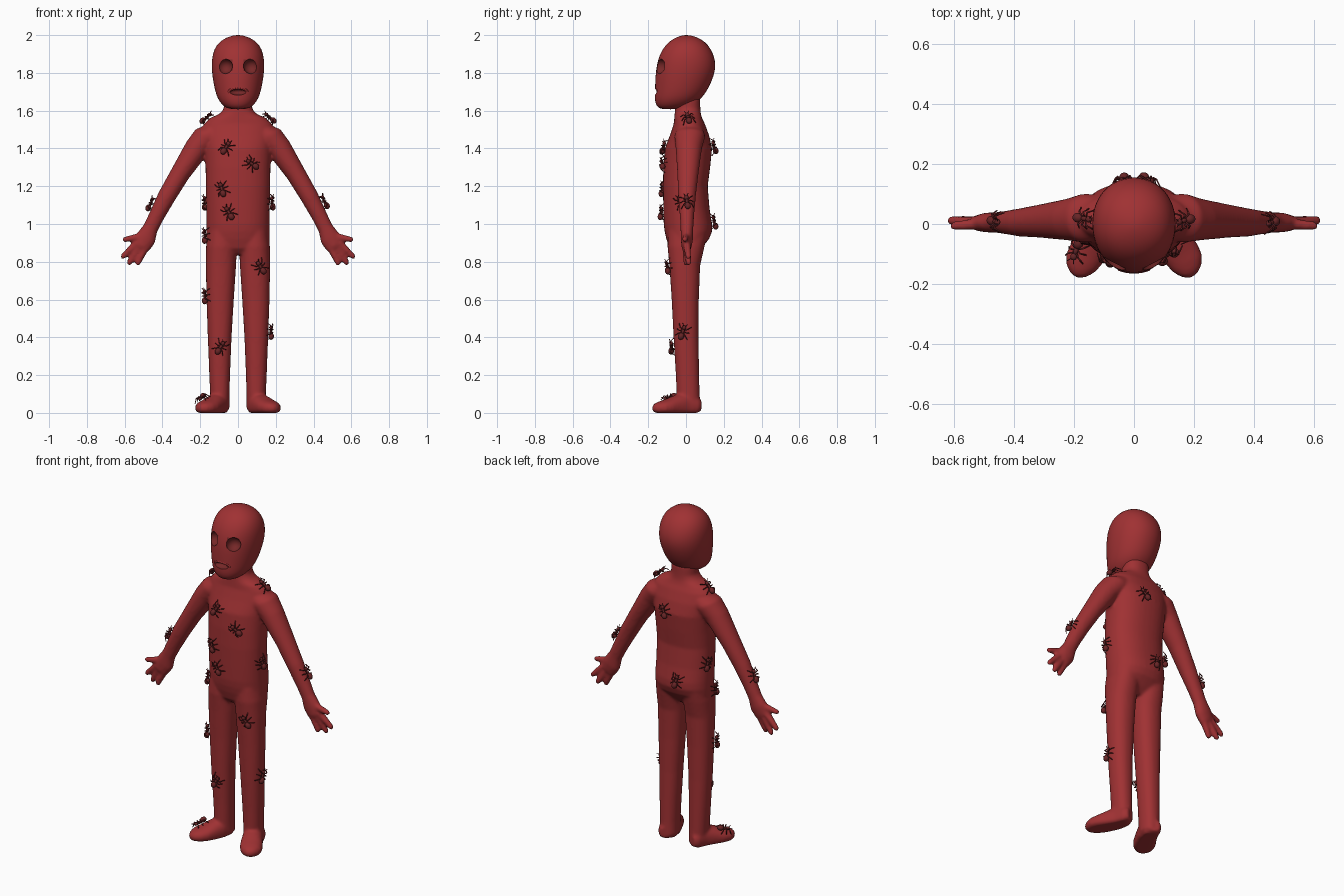
import bpy, bmesh, math, random
from mathutils import Vector, Matrix
from mathutils.bvhtree import BVHTree

random.seed(4)


def material(name, rgb):
    m = bpy.data.materials.new(name)
    m.diffuse_color = (*rgb, 1)
    return m


RED = material("skin red", (0.35, 0.031, 0.033))
DARK = material("insect dark red", (0.135, 0.018, 0.019))
HOLLOW = material("hollow maroon", (0.18, 0.021, 0.021))


def loft(bm, rings, u, v, n=28, power=1.0, floor=None):
    """Closed tube through rings (centre, half size along u, half size along v)."""
    loops = []
    for c, a, b in rings:
        loop = []
        for i in range(n):
            t = 2 * math.pi * i / n
            cu, cv = math.cos(t), math.sin(t)
            p = (Vector(c) + u * a * math.copysign(abs(cu) ** power, cu)
                 + v * b * math.copysign(abs(cv) ** power, cv))
            if floor is not None:
                p.z = max(p.z, floor)
            loop.append(bm.verts.new(p))
        loops.append(loop)
    for l0, l1 in zip(loops, loops[1:]):
        for i in range(n):
            j = (i + 1) % n
            bm.faces.new((l0[i], l0[j], l1[j], l1[i]))
    bm.faces.new(loops[0][::-1])
    bm.faces.new(loops[-1])


def ball(bm, c, size, detail=3):
    m = Matrix.Translation(c) @ Matrix.Diagonal((*size, 1))
    bmesh.ops.create_icosphere(bm, subdivisions=detail, radius=1, matrix=m)


def rod(bm, p, q, r0, r1, n=8):
    p, q = Vector(p), Vector(q)
    d = q - p
    m = Matrix.Translation((p + q) / 2) @ d.to_track_quat('Z', 'Y').to_matrix().to_4x4()
    bmesh.ops.create_cone(bm, cap_ends=True, segments=n, radius1=r0, radius2=r1,
                          depth=d.length, matrix=m)


def finish(bm, name, mat):
    bmesh.ops.recalc_face_normals(bm, faces=bm.faces)
    me = bpy.data.meshes.new(name)
    bm.to_mesh(me)
    bm.free()
    me.materials.append(mat)
    me.shade_smooth()
    ob = bpy.data.objects.new(name, me)
    bpy.context.collection.objects.link(ob)
    return ob


def bake(ob):
    """Apply all modifiers."""
    bpy.context.view_layer.update()
    dg = bpy.context.evaluated_depsgraph_get()
    me = bpy.data.meshes.new_from_object(ob.evaluated_get(dg))
    ob.modifiers.clear()
    ob.data = me
    me.shade_smooth()


X, Y, Z = Vector((1, 0, 0)), Vector((0, 1, 0)), Vector((0, 0, 1))


def column(rows):
    """Rows of (z, half width, front y, back y) to horizontal rings."""
    return [((0, (f + b) / 2, z), w, (b - f) / 2) for z, w, f, b in rows]


# Body: torso, legs, feet, arms and hands fused into one skin
bm = bmesh.new()
loft(bm, column([
    (0.84, 0.10, -0.06, 0.05), (0.87, 0.155, -0.088, 0.08), (0.92, 0.168, -0.104, 0.122),
    (0.96, 0.168, -0.113, 0.138),
    (1.00, 0.168, -0.118, 0.138), (1.08, 0.168, -0.12, 0.125), (1.20, 0.17, -0.122, 0.115),
    (1.30, 0.172, -0.12, 0.128), (1.40, 0.178, -0.112, 0.138), (1.47, 0.187, -0.085, 0.122),
    (1.53, 0.180, -0.065, 0.10), (1.56, 0.150, -0.062, 0.085), (1.585, 0.095, -0.06, 0.078),
    (1.61, 0.075, -0.058, 0.076), (1.67, 0.073, -0.055, 0.075)]), X, Y, 36, 0.88)

for s in (1, -1):
    # Legs: z, inner x, outer x, front y, back y
    leg = [(0.02, 0.045, 0.145, -0.04, 0.074), (0.10, 0.045, 0.148, -0.05, 0.072),
           (0.20, 0.042, 0.152, -0.054, 0.07), (0.40, 0.034, 0.16, -0.066, 0.066),
           (0.60, 0.022, 0.167, -0.076, 0.068), (0.78, 0.010, 0.17, -0.088, 0.075),
           (0.88, 0.006, 0.169, -0.098, 0.098), (0.96, 0.010, 0.160, -0.095, 0.115),
           (1.02, 0.030, 0.130, -0.07, 0.09)]
    loft(bm, [((s * (i + o) / 2, (f + b) / 2, z), (o - i) / 2, (b - f) / 2)
              for z, i, o, f, b in leg], X, Y, 28, 0.9)
    # Feet turned outwards, with flat soles
    d = Vector((s * 0.5, -0.866, 0))
    loft(bm, [((s * 0.088, 0.072, 0.04), 0.03, 0.035), ((s * 0.092, 0.045, 0.04), 0.05, 0.055),
              ((s * 0.107, -0.01, 0.04), 0.056, 0.068), ((s * 0.134, -0.06, 0.035), 0.06, 0.057),
              ((s * 0.158, -0.10, 0.03), 0.063, 0.044), ((s * 0.178, -0.132, 0.027), 0.057, 0.036),
              ((s * 0.190, -0.156, 0.025), 0.040, 0.028), ((s * 0.198, -0.173, 0.024), 0.016, 0.014)],
         d.cross(Z), Z, 24, 0.9, floor=0.0)
    # Arms down to the palm: x, z, thickness, depth, y
    arm = [(0.11, 1.50, 0.055, 0.07, 0.02), (0.16, 1.465, 0.074, 0.082, 0.02),
           (0.215, 1.405, 0.065, 0.070, 0.015), (0.307, 1.265, 0.052, 0.056, 0.01),
           (0.378, 1.145, 0.048, 0.047, 0.005), (0.43, 1.045, 0.042, 0.038, 0.005),
           (0.462, 0.98, 0.040, 0.034, 0.005), (0.487, 0.925, 0.054, 0.033, 0.005),
           (0.511, 0.88, 0.047, 0.027, 0.003), (0.52, 0.865, 0.03, 0.017, 0.003)]
    loft(bm, [((s * x, y, z), a, b) for x, z, a, b, y in arm],
         Vector((s * 0.87, 0, 0.5)), Y)
    # Thumb and fingers
    for x0, z0, x1, z1, y1 in ((0.49, 0.94, 0.598, 0.918, -0.006), (0.535, 0.90, 0.609, 0.828, 0.012),
                               (0.52, 0.88, 0.575, 0.795, 0.014), (0.49, 0.875, 0.53, 0.793, 0.0)):
        p, q = (s * x0, 0.003, z0), (s * x1, y1, z1)
        rod(bm, p, q, 0.021, 0.0155, 16)
        ball(bm, q, (0.0155,) * 3, 2)
body = finish(bm, "body", RED)
rm = body.modifiers.new("fuse", 'REMESH')
rm.mode = 'VOXEL'
rm.voxel_size = 0.008
sm = body.modifiers.new("soften", 'SMOOTH')
sm.factor = 0.5
sm.iterations = 8
bake(body)

# Head: egg shape with a jaw rising towards the neck
bm = bmesh.new()
loft(bm, column([
    (1.607, 0.045, -0.135, -0.03), (1.622, 0.075, -0.155, 0.02), (1.65, 0.10, -0.165, 0.065),
    (1.68, 0.114, -0.166, 0.095), (1.72, 0.125, -0.164, 0.12), (1.78, 0.136, -0.163, 0.147),
    (1.84, 0.141, -0.156, 0.160), (1.90, 0.136, -0.140, 0.147), (1.95, 0.114, -0.108, 0.117),
    (1.98, 0.077, -0.07, 0.079), (1.995, 0.039, -0.034, 0.041), (2.0, 0.012, -0.01, 0.012)]),
    X, Y, 32, 0.95)
head = finish(bm, "head", RED)

# Eye sockets and open mouth are cut out of the head
hollows = [((0.068, -0.142, 1.835), (0.040, 0.045, 0.040)),
           ((-0.068, -0.142, 1.835), (0.040, 0.045, 0.040)),
           ((0, -0.168, 1.700), (0.046, 0.035, 0.018))]
bm = bmesh.new()
for c, size in hollows:
    ball(bm, c, size)
cutter = finish(bm, "face_cutter", RED)
cutter.hide_render = True
head.modifiers.new("round", 'SUBSURF').levels = 1
cut = head.modifiers.new("cut", 'BOOLEAN')
cut.operation = 'DIFFERENCE'
cut.solver = 'EXACT'
cut.object = cutter
bake(head)
bpy.data.objects.remove(cutter)
head.data.set_sharp_from_angle(angle=math.radians(35))

# Darker colour inside the hollows
head.data.materials.clear()
head.data.materials.append(RED)
head.data.materials.append(HOLLOW)
for p in head.data.polygons:
    p.material_index = int(any(
        sum(((p.center[k] - c[k]) / size[k]) ** 2 for k in range(3)) < 1.01
        for c, size in hollows))

# Upper lip arches over the mouth
bm = bmesh.new()
pts = [Vector((0.048 * math.cos(t), -0.157 + 0.009 * math.cos(t) ** 2,
               1.699 + 0.021 * math.sin(t)))
       for t in [math.pi * i / 12 for i in range(13)]]
for p, q in zip(pts, pts[1:]):
    rod(bm, p, q, 0.008, 0.008)
    ball(bm, q, (0.008,) * 3, 2)
finish(bm, "upper_lip", RED)

# Ant: three body segments, six bent legs, two feelers, facing +x
bm = bmesh.new()
ball(bm, (-0.027, 0, 0.018), (0.019, 0.016, 0.015))
ball(bm, (0, 0, 0.014), (0.014, 0.008, 0.008))
ball(bm, (0.022, 0, 0.015), (0.012, 0.011, 0.009))
for s in (1, -1):
    for hip, knee, foot in ((0.007, 0.018, 0.034), (0, 0.0, 0.002), (-0.007, -0.018, -0.034)):
        k = (knee, s * 0.021, 0.023)
        rod(bm, (hip, s * 0.004, 0.013), k, 0.003, 0.003, 6)
        rod(bm, k, (foot, s * 0.034, -0.002), 0.003, 0.002, 6)
    rod(bm, (0.028, s * 0.004, 0.018), (0.042, s * 0.013, 0.024), 0.0022, 0.0018, 6)
ant = finish(bm, "ant", DARK)
ant_mesh = ant.data
bpy.data.objects.remove(ant)

# Ants crawl over the skin: rough spot, heading angle from upwards
me = body.data
tree = BVHTree.FromPolygons([v.co for v in me.vertices], [p.vertices[:] for p in me.polygons])
spots = [(-0.075, -0.2, 1.425, -25), (0.09, -0.2, 1.325, 60), (-0.11, -0.2, 1.185, 20),
         (-0.06, -0.2, 1.06, 35), (0.135, -0.15, 0.77, 40), (-0.09, -0.15, 0.345, -30),
         (0.19, -0.03, 1.115, 15), (-0.185, 0.05, 1.115, -20), (-0.2, -0.04, 0.94, 10),
         (-0.2, -0.05, 0.62, 10), (0.2, -0.02, 0.43, -20), (-0.20, -0.09, 0.10, 70),
         (-0.20, 0.02, 1.60, 0), (0.20, 0.01, 1.60, 20), (0.50, 0.0, 1.14, 10),
         (-0.50, 0.01, 1.13, -10), (0.06, 0.25, 1.43, 25), (-0.05, 0.25, 1.03, -15)]
for i, (x, y, z, angle) in enumerate(spots):
    loc, nor, _, _ = tree.find_nearest(Vector((x, y, z)))
    up = Z if abs(nor.z) < 0.75 else -X
    fwd = (up - nor * up.dot(nor)).normalized()
    fwd.rotate(Matrix.Rotation(math.radians(angle + random.uniform(-6, 6)), 3, nor))
    rot = Matrix((fwd, nor.cross(fwd), nor)).transposed().to_4x4()
    ob = bpy.data.objects.new(f"ant_{i + 1}", ant_mesh)
    ob.matrix_world = Matrix.Translation(loc) @ rot
    bpy.context.collection.objects.link(ob)
